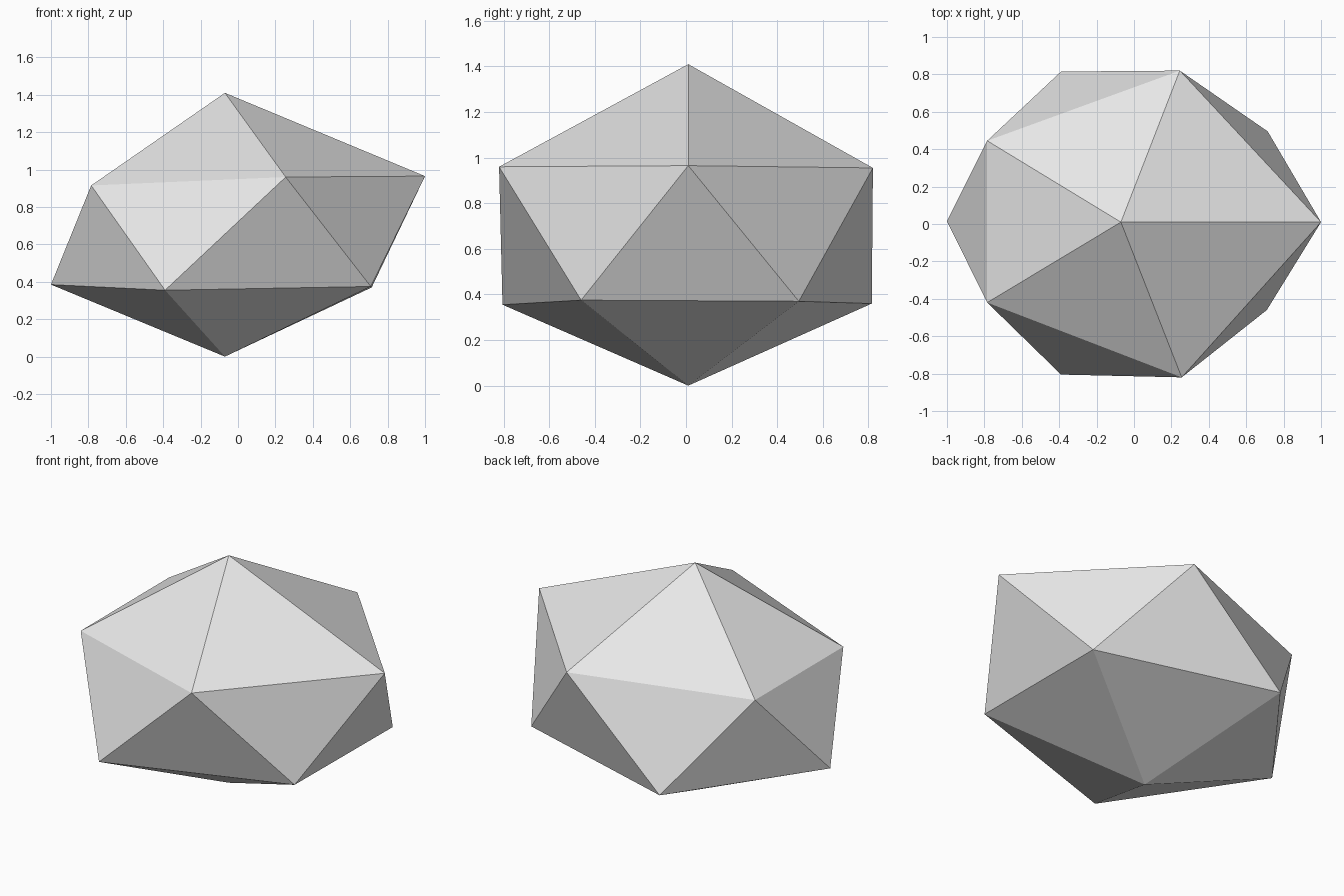
import bpy, bmesh

if "Cube" in bpy.data.objects:
    bpy.data.objects.remove(bpy.data.objects["Cube"])

# Two staggered five-point rings, listed counter-clockwise, between two tips
TOP, BOTTOM = (-0.07, 0.01, 1.41), (-0.07, 0.01, 0.0)
UPPER = [(1.0, 0.01, 0.965), (0.245, 0.82, 0.955), (-0.785, 0.445, 0.915),
         (-0.785, -0.42, 0.915), (0.255, -0.82, 0.96)]
LOWER = [(0.715, 0.495, 0.37), (-0.39, 0.815, 0.36), (-1.0, 0.015, 0.385),
         (-0.39, -0.805, 0.355), (0.71, -0.46, 0.375)]

# Faceted stone: top cap, zigzag belt and bottom cap
bm = bmesh.new()
top, bottom = bm.verts.new(TOP), bm.verts.new(BOTTOM)
up = [bm.verts.new(p) for p in UPPER]
low = [bm.verts.new(p) for p in LOWER]
for i in range(5):
    j = (i + 1) % 5
    bm.faces.new((top, up[i], up[j]))
    bm.faces.new((up[i], low[i], up[j]))
    bm.faces.new((up[j], low[i], low[j]))
    bm.faces.new((bottom, low[j], low[i]))
bmesh.ops.recalc_face_normals(bm, faces=bm.faces)

mesh = bpy.data.meshes.new("stone")
bm.to_mesh(mesh)
bm.free()

# Plain grey finish
grey = bpy.data.materials.new("light grey")
grey.diffuse_color = (0.8, 0.8, 0.8, 1.0)
grey.use_nodes = True
grey.node_tree.nodes["Principled BSDF"].inputs["Base Color"].default_value = grey.diffuse_color
mesh.materials.append(grey)

stone = bpy.data.objects.new("stone", mesh)
bpy.context.collection.objects.link(stone)
